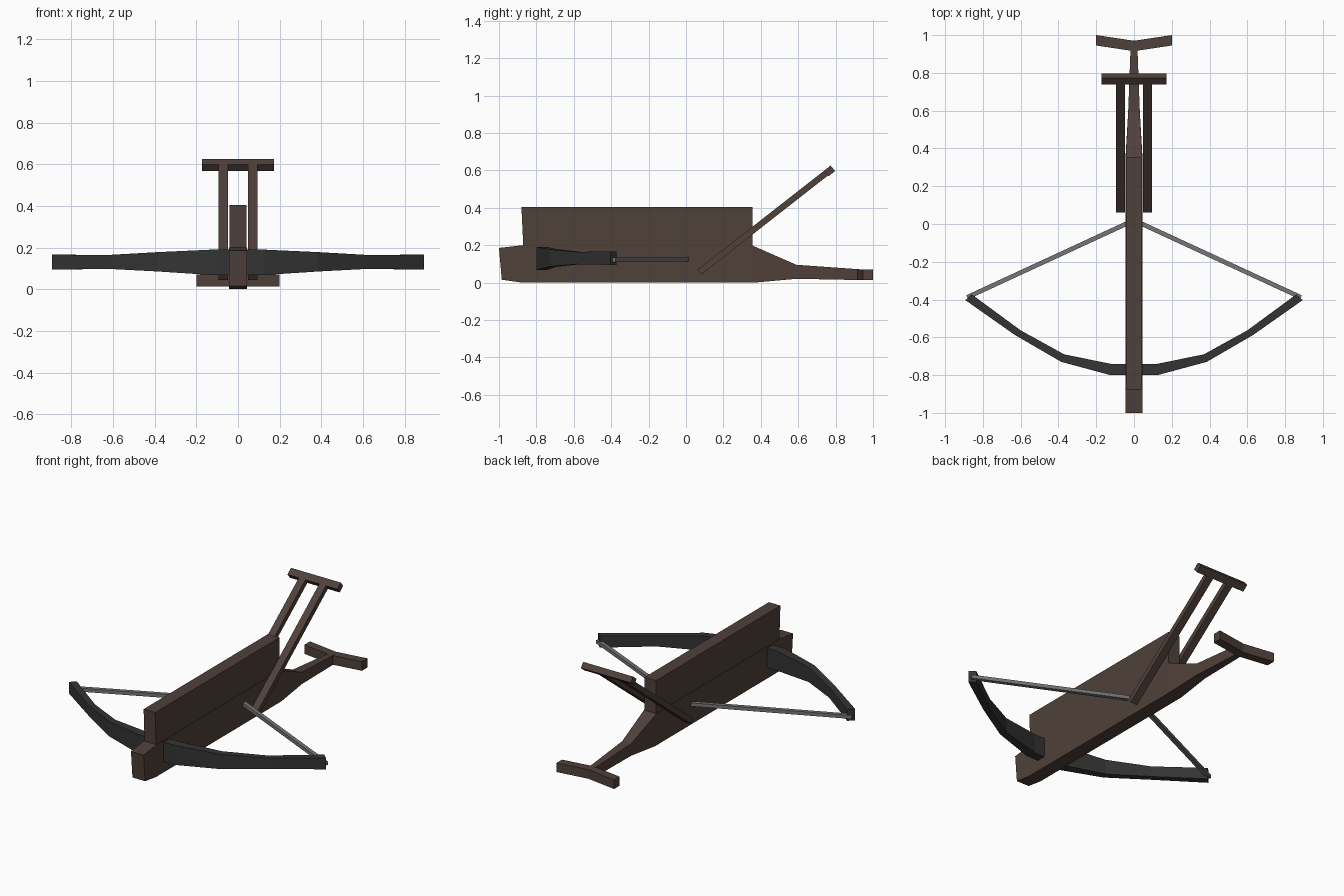
import bpy, bmesh
from mathutils import Vector

if "Cube" in bpy.data.objects:
    bpy.data.objects.remove(bpy.data.objects["Cube"])


def material(name, rgb):
    m = bpy.data.materials.new(name)
    m.diffuse_color = (*rgb, 1)
    m.use_nodes = True
    m.node_tree.nodes["Principled BSDF"].inputs["Base Color"].default_value = m.diffuse_color
    return m


WOOD = material("dark brown wood", (0.080, 0.052, 0.043))
IRON = material("charcoal bow", (0.034, 0.034, 0.034))
CORD = material("grey cord", (0.18, 0.18, 0.18))


def loft(name, rings, mat):
    """Skin a list of equal-sized point rings and cap both ends."""
    bm = bmesh.new()
    vr = [[bm.verts.new(p) for p in ring] for ring in rings]
    n = len(vr[0])
    for a, b in zip(vr, vr[1:]):
        for i in range(n):
            j = (i + 1) % n
            bm.faces.new((a[i], a[j], b[j], b[i]))
    bm.faces.new(vr[0])
    bm.faces.new(vr[-1])
    bmesh.ops.recalc_face_normals(bm, faces=bm.faces)
    me = bpy.data.meshes.new(name)
    bm.to_mesh(me)
    bm.free()
    me.materials.append(mat)
    ob = bpy.data.objects.new(name, me)
    bpy.context.collection.objects.link(ob)
    return ob


def mirrored(pts):
    """Right-half stations (centre first) extended to the left in x."""
    left = [(-p[0], *p[1:]) for p in pts if p[0] > 0]
    return left[::-1] + pts


def side_ring(y_top, y_bot, w, z0, z1):
    return [(-w, y_bot, z0), (w, y_bot, z0), (w, y_top, z1), (-w, y_top, z1)]


# stock: y at top, y at bottom, half width, bottom, top
stock = [(-1.0, -0.985, .044, .015, .185), (-.87, -.88, .044, 0, .20),
         (.35, .37, .044, 0, .20), (.59, .59, .031, .02, .095),
         (.94, .94, .018, .013, .07)]
loft("stock", [side_ring(*s) for s in stock], WOOD)

# bolt magazine on top of the stock
loft("magazine", [[(-.04, -.87, .195), (.04, -.87, .195),
                   (.04, -.88, .405), (-.04, -.88, .405)],
                  side_ring(.355, .355, .04, .195, .405)], WOOD)

# shoulder rest, a shallow V
rest = mirrored([(0, .915, .97), (.2, .945, 1.0)])
loft("shoulder_rest", [[(x, a, .013), (x, b, .013), (x, b, .07), (x, a, .07)]
                       for x, a, b in rest], WOOD)

# bow: front edge x, y; back edge x, y; bottom, top
limb = [(.125, -.80, .115, -.742, .068, .19), (.385, -.73, .37, -.69, .085, .178),
        (.63, -.588, .60, -.563, .098, .164), (.893, -.403, .86, -.372, .094, .166)]
limbs = [(-a, b, -c, d, e, f) for a, b, c, d, e, f in reversed(limb)] + limb
loft("bow", [[(a, b, z0), (c, d, z0), (c, d, z1), (a, b, z1)]
             for a, b, c, d, z0, z1 in limbs], IRON)


def bar(name, start, end, w, h, mat):
    """Rectangular bar between two points, w sideways and h upright."""
    s, e = Vector(start), Vector(end)
    d = (e - s).normalized()
    side = d.cross(Vector((0, 0, 1))).normalized() * w / 2
    up = side.normalized().cross(d) * h / 2
    return loft(name, [[p - side - up, p + side - up, p + side + up, p - side + up]
                       for p in (s, e)], mat)


for sx, label in ((1, "right"), (-1, "left")):
    # bowstring half, running into the stock
    bar(f"{label}_bowstring", (sx * .883, -.388, .122), (0, .02, .125), .024, .022, CORD)
    # cocking lever arm
    bar(f"{label}_lever_arm", (sx * .071, .072, .056), (sx * .071, .755, .590), .046, .033, WOOD)

# lever crossbar
bar("lever_handle", (0, .750, .583), (0, .785, .611), .346, .038, WOOD)
